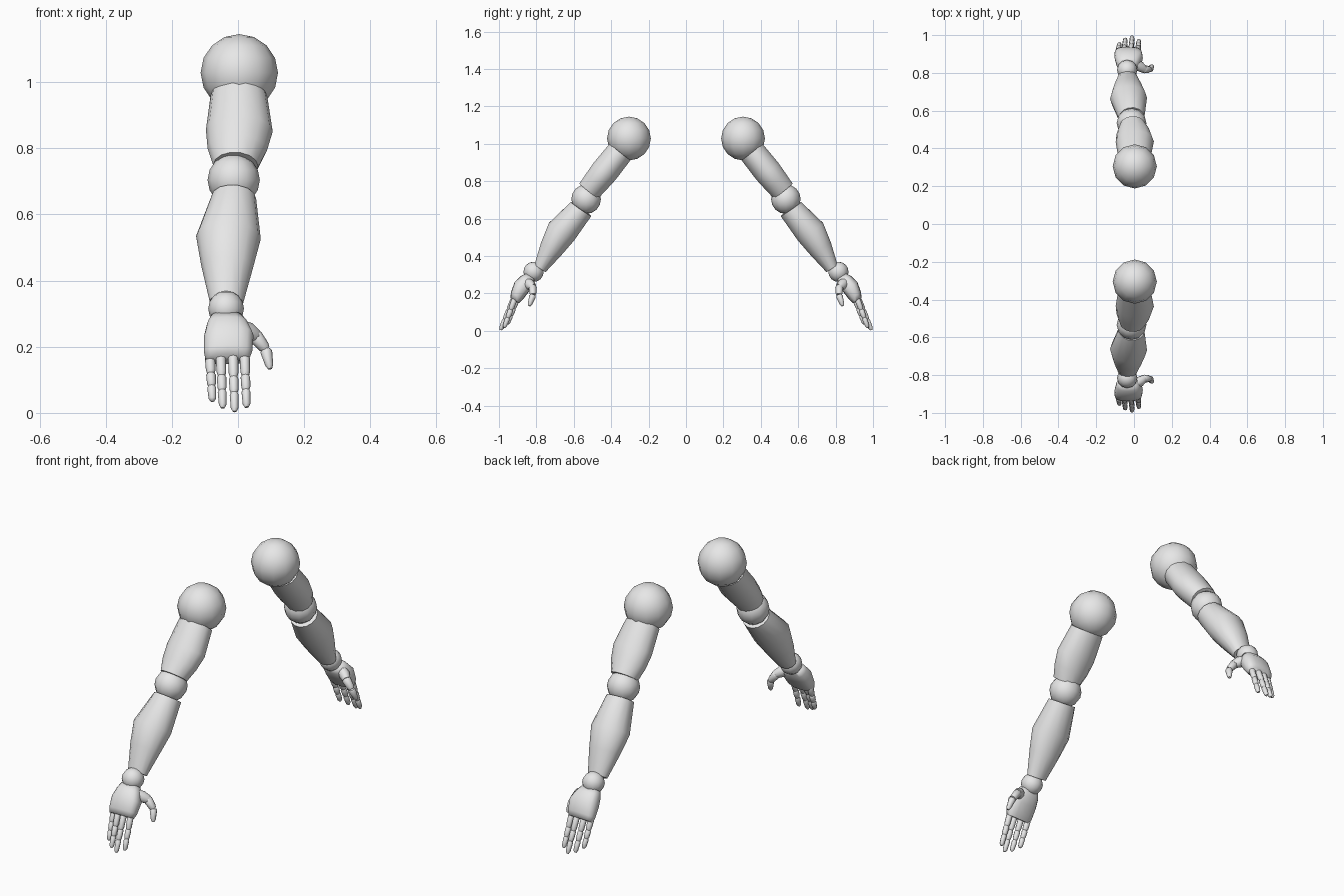
import bpy, bmesh, math
from mathutils import Vector

if "Cube" in bpy.data.objects:
    bpy.data.objects.remove(bpy.data.objects["Cube"])

grey = bpy.data.materials.new("light grey")
grey.diffuse_color = (0.8, 0.8, 0.8, 1)
grey.use_nodes = True
grey.node_tree.nodes["Principled BSDF"].inputs["Base Color"].default_value = grey.diffuse_color


def finish(name, bm, angle):
    """Turn a bmesh into a smooth object mirrored to the opposite arm."""
    bmesh.ops.recalc_face_normals(bm, faces=bm.faces)
    me = bpy.data.meshes.new(name)
    bm.to_mesh(me)
    bm.free()
    me.materials.append(grey)
    ob = bpy.data.objects.new(name, me)
    bpy.context.collection.objects.link(ob)
    bpy.ops.object.select_all(action='DESELECT')
    ob.select_set(True)
    bpy.context.view_layer.objects.active = ob
    bpy.ops.object.shade_smooth_by_angle(angle=math.radians(angle))
    mod = ob.modifiers.new("opposite_arm", 'MIRROR')
    mod.use_axis = (False, True, False)
    mod.use_mirror_merge = False
    return ob


def ball(name, centre, r):
    bm = bmesh.new()
    bmesh.ops.create_uvsphere(bm, u_segments=12, v_segments=8, radius=r)
    bmesh.ops.translate(bm, verts=bm.verts, vec=centre)
    return finish(name, bm, 60)


def add_loft(bm, rings, sides, power=1.0):
    """Rings of (centre, half width, half depth); power < 1 squares the section."""
    axis = (Vector(rings[-1][0]) - Vector(rings[0][0])).normalized()
    u = Vector((1, 0, 0))
    u = (u - axis * u.dot(axis)).normalized()
    v = axis.cross(u)
    loops = []
    for c, rx, ry in rings:
        loop = []
        for i in range(sides):
            a = 2 * math.pi * i / sides
            ca, sa = math.cos(a), math.sin(a)
            px = math.copysign(abs(ca) ** power, ca) * rx
            py = math.copysign(abs(sa) ** power, sa) * ry
            loop.append(bm.verts.new(Vector(c) + u * px + v * py))
        loops.append(loop)
    for a, b in zip(loops, loops[1:]):
        for i in range(sides):
            j = (i + 1) % sides
            bm.faces.new((a[i], a[j], b[j], b[i]))
    bm.faces.new(loops[0])
    bm.faces.new(loops[-1])


def loft(name, rings, sides=14, power=1.0, angle=50):
    bm = bmesh.new()
    add_loft(bm, rings, sides, power)
    return finish(name, bm, angle)


def digit(name, points, radii):
    """Chain of barrel shaped phalanges with a rounded last one."""
    bm = bmesh.new()
    pts = [Vector(p) for p in points]
    for k, (a, b) in enumerate(zip(pts, pts[1:])):
        r0, r1 = radii[k], radii[k + 1]
        tip = k == len(pts) - 2
        prof = [(0, 0.78 * r0), (0.12, r0), (0.82, r1), (1, (0.5 if tip else 0.78) * r1)]
        add_loft(bm, [(a.lerp(b, t), r, r) for t, r in prof], 8)
    return finish(name, bm, 60)


# Ball joints
ball("shoulder", (0.004, 0.305, 1.028), 0.117)
ball("elbow", (-0.013, 0.534, 0.704), 0.079)
ball("wrist", (-0.036, 0.815, 0.315), 0.054)

# Arm segments
loft("upper_arm", [
    ((0.003, 0.352, 0.957), 0.086, 0.073),
    ((0.004, 0.435, 0.853), 0.101, 0.076),
    ((-0.002, 0.480, 0.797), 0.090, 0.071),
    ((-0.007, 0.520, 0.747), 0.068, 0.066)])
loft("forearm", [
    ((-0.013, 0.561, 0.651), 0.068, 0.068),
    ((-0.029, 0.665, 0.530), 0.098, 0.084),
    ((-0.033, 0.720, 0.440), 0.078, 0.066),
    ((-0.035, 0.780, 0.335), 0.051, 0.037)])

# Hand
loft("palm", [
    ((-0.035, 0.833, 0.290), 0.048, 0.030),
    ((-0.032, 0.850, 0.268), 0.062, 0.042),
    ((-0.028, 0.879, 0.233), 0.075, 0.046),
    ((-0.030, 0.905, 0.185), 0.073, 0.037),
    ((-0.032, 0.916, 0.162), 0.066, 0.027)], sides=16, power=0.75, angle=70)

# Thumb with its mound
loft("thumb_mound", [
    ((0.000, 0.855, 0.265), 0.020, 0.022),
    ((0.030, 0.835, 0.247), 0.027, 0.029),
    ((0.055, 0.818, 0.232), 0.020, 0.021)], sides=10, angle=70)
digit("thumb", [(0.048, 0.820, 0.238), (0.084, 0.818, 0.192), (0.097, 0.838, 0.133)],
      [0.022, 0.018, 0.012])

# Four fingers: base x, base y, tip x, tip y, tip z
fingers = {
    "little_finger": (-0.085, 0.903, -0.077, 0.955, 0.035),
    "ring_finger": (-0.052, 0.915, -0.046, 0.980, 0.015),
    "middle_finger": (-0.015, 0.922, -0.010, 0.992, 0.004),
    "index_finger": (0.020, 0.915, 0.026, 0.972, 0.017),
}
for name, (bx, by, tx, ty, tz) in fingers.items():
    base, tip = Vector((bx, by, 0.172)), Vector((tx, ty, tz))
    digit(name, [base.lerp(tip, t) for t in (0, 0.38, 0.66, 1)],
          [0.0155, 0.0145, 0.0135, 0.0115])
